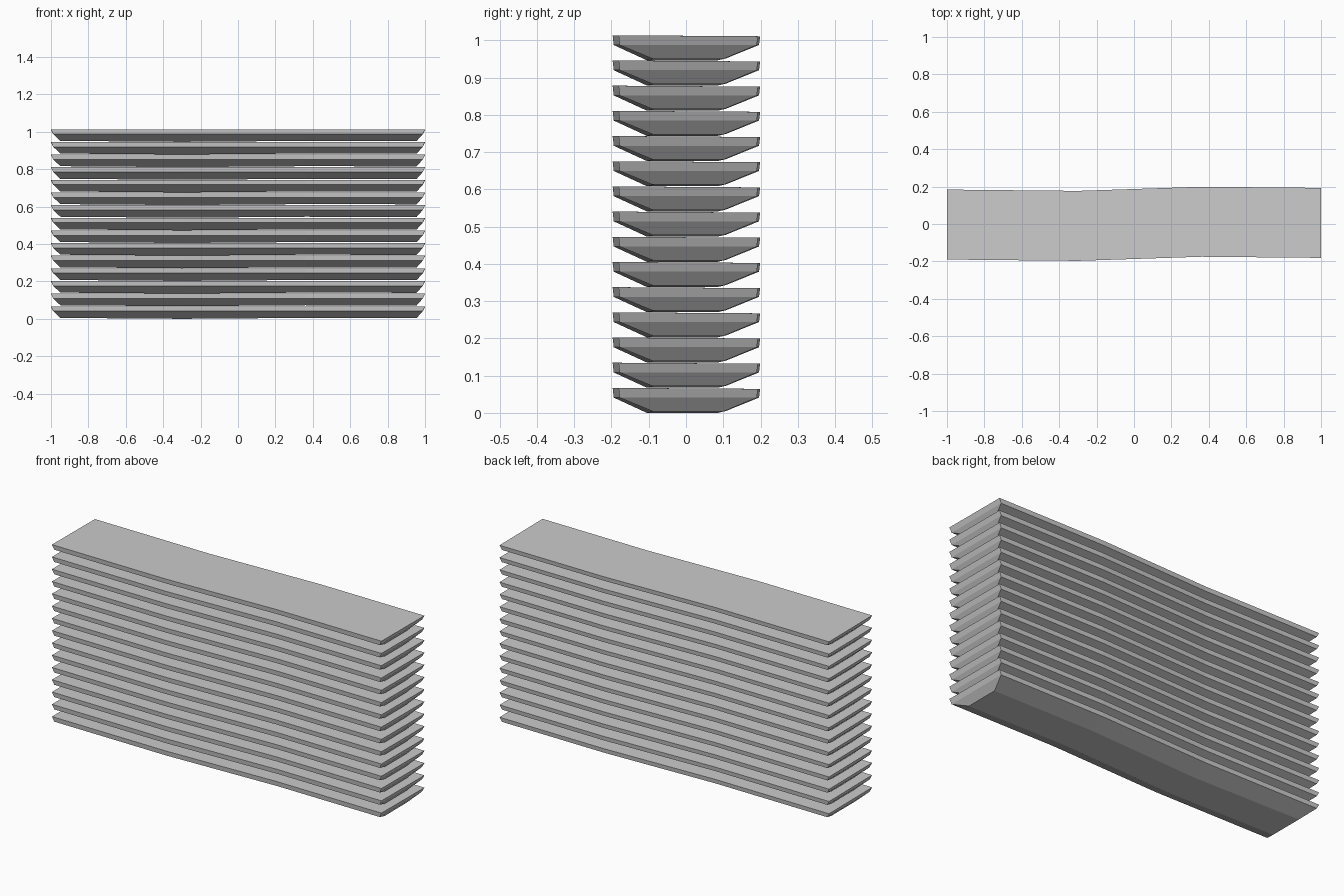
import bpy, bmesh

if "Cube" in bpy.data.objects:
    bpy.data.objects.remove(bpy.data.objects["Cube"])

COUNT, PITCH = 15, 0.0676

# stations along the plank: top x, rim x, bottom x, centre y shift, bottom z
stations = [(-1.0, -0.988, -0.95, -0.003, 0.005),
            (-0.3, -0.3, -0.3, -0.010, 0.0),
            (0.36, 0.36, 0.36, 0.012, 0.005),
            (1.0, 0.988, 0.955, 0.006, 0.004)]

bm = bmesh.new()
rings = []
for xt, xr, xb, c, zb in stations:
    # six-sided hull section: wide flat top, short rim, sloping underside
    pts = [(xt, c - 0.187, 0.067), (xr, c - 0.184, 0.041), (xb, c - 0.095, zb),
           (xb, c + 0.095, zb), (xr, c + 0.184, 0.041), (xt, c + 0.187, 0.0645)]
    rings.append([bm.verts.new(p) for p in pts])
for a, b in zip(rings, rings[1:]):
    for i in range(6):
        j = (i + 1) % 6
        bm.faces.new((a[i], b[i], b[j], a[j]))
# ends: upright rim strip and sloping lower strip
for r in (rings[0], rings[-1]):
    bm.faces.new((r[0], r[1], r[4], r[5]))
    bm.faces.new((r[1], r[2], r[3], r[4]))
bmesh.ops.recalc_face_normals(bm, faces=bm.faces)
mesh = bpy.data.meshes.new("plank")
bm.to_mesh(mesh)
bm.free()

# stack of planks
for k in range(COUNT):
    plank = bpy.data.objects.new(f"plank_{k + 1}", mesh)
    plank.location.z = k * PITCH
    bpy.context.collection.objects.link(plank)
